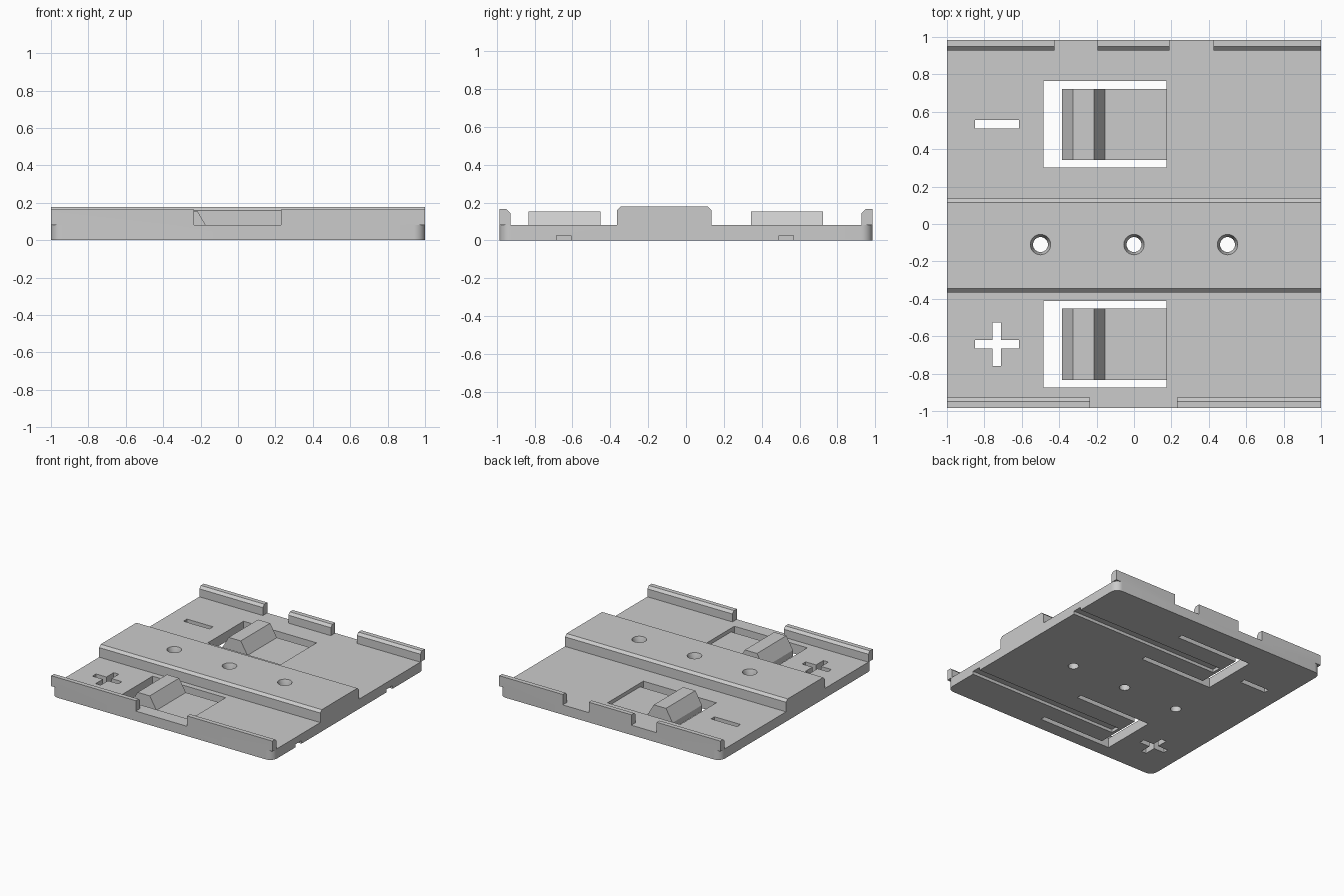
import bpy, bmesh, math
from mathutils import Vector

cube = bpy.data.objects.get("Cube")
if cube:
    bpy.data.objects.remove(cube, do_unlink=True)

grey = bpy.data.materials.new("light grey plastic")
grey.use_nodes = True
COLOUR = (0.6, 0.6, 0.6, 1)
grey.diffuse_color = COLOUR
grey.node_tree.nodes["Principled BSDF"].inputs["Base Color"].default_value = COLOUR


def make_object(name, bm):
    bmesh.ops.recalc_face_normals(bm, faces=bm.faces)
    mesh = bpy.data.meshes.new(name)
    bm.to_mesh(mesh)
    bm.free()
    mesh.materials.append(grey)
    obj = bpy.data.objects.new(name, mesh)
    bpy.context.collection.objects.link(obj)
    return obj


def prism(name, points, axis, start, end):
    """Extrude a 2D outline along one axis."""
    place = {"x": lambda p, d: (d, p[0], p[1]),
             "y": lambda p, d: (p[0], d, p[1]),
             "z": lambda p, d: (p[0], p[1], d)}[axis]
    bm = bmesh.new()
    face = bm.faces.new([bm.verts.new(place(p, start)) for p in points])
    result = bmesh.ops.extrude_face_region(bm, geom=[face])
    shift = Vector(place((0, 0), end - start))
    verts = [g for g in result["geom"] if isinstance(g, bmesh.types.BMVert)]
    bmesh.ops.translate(bm, verts=verts, vec=shift)
    return make_object(name, bm)


def box(name, x0, x1, y0, y1, z0, z1):
    return prism(name, [(x0, y0), (x1, y0), (x1, y1), (x0, y1)], "z", z0, z1)


def cone(name, x, y, r0, r1, z0, z1):
    bm = bmesh.new()
    bmesh.ops.create_cone(bm, cap_ends=True, segments=32, radius1=r0, radius2=r1, depth=z1 - z0)
    bmesh.ops.translate(bm, verts=bm.verts, vec=(x, y, (z0 + z1) / 2))
    return make_object(name, bm)


def cut(target, cutter):
    cutter.hide_render = True
    mod = target.modifiers.new("cut", "BOOLEAN")
    mod.operation = "DIFFERENCE"
    mod.solver = "EXACT"
    mod.object = cutter
    with bpy.context.temp_override(object=target, active_object=target):
        bpy.ops.object.modifier_apply(modifier=mod.name)
    bpy.data.objects.remove(cutter, do_unlink=True)


# Main dimensions
EDGE, FLOOR, RAIL, RIDGE = 0.985, 0.08, 0.165, 0.178
LIP, CH, RADIUS = 0.928, 0.02, 0.06
TAB_FLOOR = 0.05

# Plate with chamfered edge rails and a centre ridge, as one cross-section
profile = [(-EDGE, 0), (EDGE, 0), (EDGE, RAIL), (LIP + CH, RAIL), (LIP, RAIL - CH), (LIP, FLOOR),
           (0.135, FLOOR), (0.135, RIDGE - CH), (0.135 - CH, RIDGE),
           (-0.365 + CH, RIDGE), (-0.365, RIDGE - CH), (-0.365, FLOOR),
           (-LIP, FLOOR), (-LIP, RAIL - CH), (-LIP - CH, RAIL), (-EDGE, RAIL)]
plate = prism("base_plate", profile, "x", -1, 1)

# Gaps in the rails
for x0, x1, side in [(-0.235, 0.23, -1), (-0.425, -0.195, 1), (0.19, 0.425, 1)]:
    y0, y1 = sorted((side * 0.9, side * 1.1))
    cut(plate, box("rail_gap", x0, x1, y0, y1, FLOOR, 0.3))

# Rounded lower corners beneath the square rail ends
for sx in (-1, 1):
    for sy in (-1, 1):
        cx, cy = 1 - RADIUS, EDGE - RADIUS
        arc = [(sx * (cx + RADIUS * math.cos(a)), sy * (cy + RADIUS * math.sin(a)))
               for a in (math.pi / 2 * i / 10 for i in range(11))]
        outer = [(sx * cx, sy * 1.1), (sx * 1.1, sy * 1.1), (sx * 1.1, sy * cy)]
        cut(plate, prism("corner_cutter", arc + outer, "z", -0.1, FLOOR))

# Spring tabs: U-shaped slot, lowered tab floor, groove below and a wedge on top
for yc in (0.533, -0.643):
    x0, x1, tip, wide, half = -0.485, 0.175, -0.385, 0.232, 0.19
    slot = [(x1, yc - wide), (x0, yc - wide), (x0, yc + wide), (x1, yc + wide),
            (x1, yc + half), (tip, yc + half), (tip, yc - half), (x1, yc - half)]
    cut(plate, box("tab_recess", x0, x1, yc - wide, yc + wide, TAB_FLOOR, 0.12))
    cut(plate, prism("tab_slot", slot, "z", -0.1, 0.12))
    cut(plate, box("bottom_groove", -0.36, 1.1, yc - 0.042, yc + 0.036, -0.1, 0.025))
    wedge = [(tip, TAB_FLOOR), (-0.325, 0.152), (-0.215, 0.152), (-0.155, TAB_FLOOR)]
    prism("back_tab_wedge" if yc > 0 else "front_tab_wedge", wedge, "y", yc - half, yc + half)

# Minus and plus shaped cut-outs
cut(plate, box("minus_cutter", -0.85, -0.615, 0.51, 0.555, -0.1, 0.2))
cx, cy, a, b = -0.733, -0.643, 0.117, 0.023
plus = [(cx + u, cy + v) for u, v in
        [(a, -b), (a, b), (b, b), (b, a), (-b, a), (-b, b),
         (-a, b), (-a, -b), (-b, -b), (-b, -a), (b, -a), (b, -b)]]
cut(plate, prism("plus_cutter", plus, "z", -0.1, 0.2))

# Countersunk screw holes along the ridge
for x in (-0.5, 0, 0.5):
    cut(plate, cone("hole_cutter", x, -0.11, 0.04, 0.04, -0.1, 0.3))
    cut(plate, cone("countersink_cutter", x, -0.11, 0.04, 0.055, 0.13, RIDGE + 0.001))

# Smooth the round surfaces, keep edges sharp
bpy.ops.object.select_all(action="DESELECT")
plate.select_set(True)
bpy.context.view_layer.objects.active = plate
bpy.ops.object.shade_smooth_by_angle(angle=math.radians(30))
